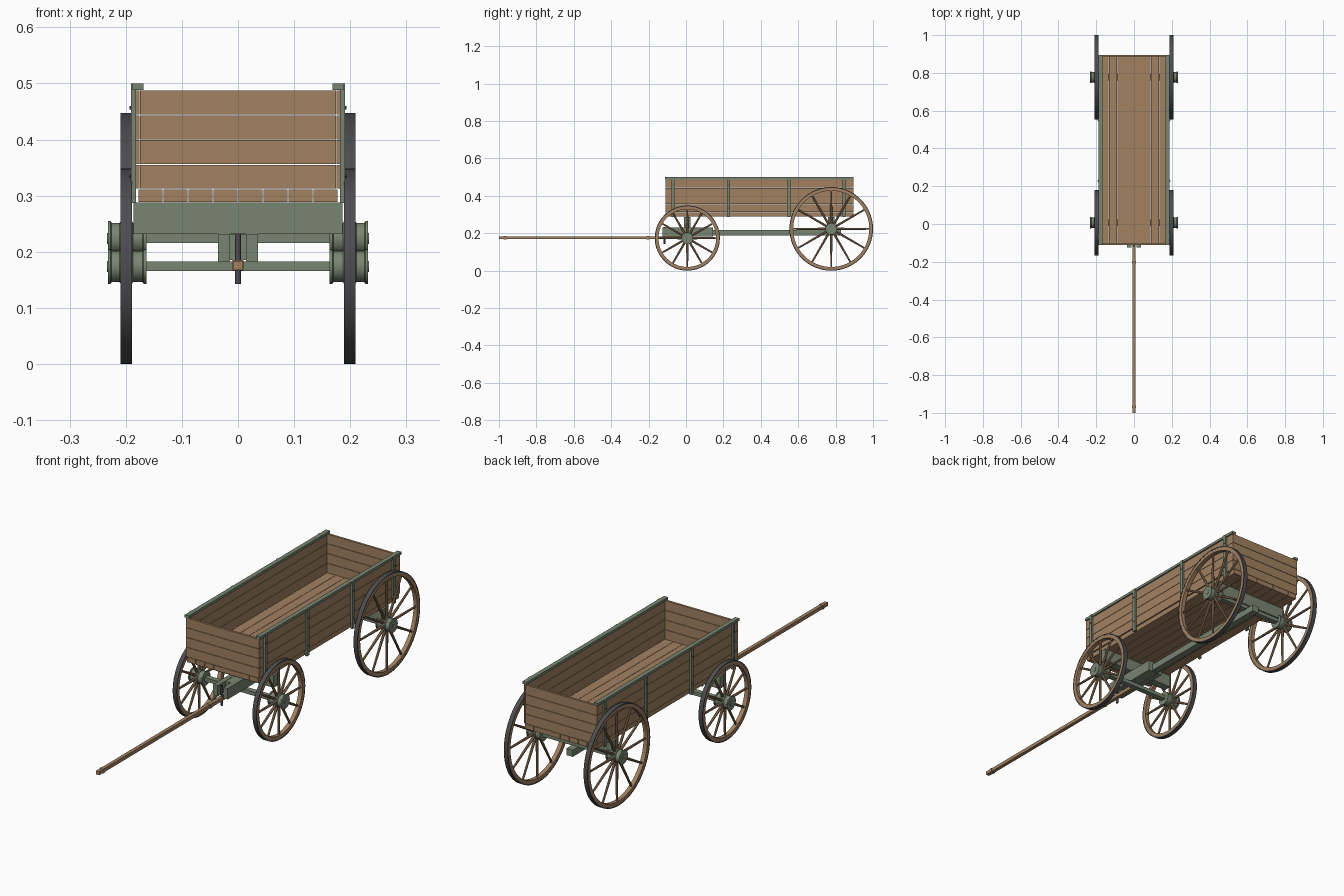
import bpy, bmesh, math
from mathutils import Matrix, Vector

cube = bpy.data.objects.get("Cube")
if cube:
    bpy.data.objects.remove(cube)


def material(name, rgb):
    m = bpy.data.materials.new(name)
    m.use_nodes = True
    m.diffuse_color = (*rgb, 1)
    m.node_tree.nodes["Principled BSDF"].inputs["Base Color"].default_value = (*rgb, 1)
    return m


WOOD = material("brown wood", (0.36, 0.22, 0.12))
GREEN = material("faded green paint", (0.19, 0.235, 0.165))
IRON = material("dark iron", (0.075, 0.075, 0.08))


def finish(name, bm, mat, smooth=False):
    bmesh.ops.recalc_face_normals(bm, faces=bm.faces)
    mesh = bpy.data.meshes.new(name)
    bm.to_mesh(mesh)
    bm.free()
    mesh.materials.append(mat)
    obj = bpy.data.objects.new(name, mesh)
    bpy.context.collection.objects.link(obj)
    if smooth:
        bpy.ops.object.select_all(action='DESELECT')
        obj.select_set(True)
        bpy.context.view_layer.objects.active = obj
        bpy.ops.object.shade_smooth_by_angle(angle=math.radians(35))
    return obj


def add_box(bm, x, y, z):
    size = [b - a for a, b in (x, y, z)]
    mid = [(a + b) / 2 for a, b in (x, y, z)]
    bmesh.ops.create_cube(bm, size=1, matrix=Matrix.Translation(mid) @ Matrix.Diagonal((*size, 1)))


def boxes(name, mat, *spans):
    bm = bmesh.new()
    for s in spans:
        add_box(bm, *s)
    return finish(name, bm, mat)


def ring(name, mat, profile, centre, steps=48):
    """Spin a closed (x, radius) profile about the x axis through centre."""
    bm = bmesh.new()
    loops = []
    for i in range(steps):
        a = math.tau * i / steps
        loops.append([bm.verts.new(Vector(centre) + Vector((x, r * math.cos(a), r * math.sin(a))))
                      for x, r in profile])
    n = len(profile)
    for i in range(steps):
        p, q = loops[i], loops[(i + 1) % steps]
        for j in range(n):
            k = (j + 1) % n
            bm.faces.new((p[j], p[k], q[k], q[j]))
    return finish(name, bm, mat, True)


def rod(name, mat, r, depth, matrix, segments=12):
    bm = bmesh.new()
    bmesh.ops.create_cone(bm, cap_ends=True, segments=segments, radius1=r, radius2=r,
                          depth=depth, matrix=matrix)
    return finish(name, bm, mat, True)


# Wheels: iron tyre, wooden felloe, tapered spokes, flanged hub
def wheel(name, side, y, r, spokes=12):
    c = (side * 0.199, y, r)
    w = 0.010
    ring(name + "_tyre", IRON, [(-w, r - 0.005), (w, r - 0.005), (w, r), (-w, r)], c, 64)
    f = w - 0.0005
    ring(name + "_felloe", WOOD, [(-f, r - 0.020), (f, r - 0.020), (f, r - 0.004), (-f, r - 0.004)], c, 64)
    bm = bmesh.new()
    inner, outer = 0.02, r - 0.015
    for i in range(spokes):
        turn = Matrix.Rotation(math.tau * i / spokes, 4, 'X')
        bmesh.ops.create_cone(bm, cap_ends=True, segments=8, radius1=0.0065, radius2=0.0045,
                              depth=outer - inner,
                              matrix=Matrix.Translation(c) @ turn
                              @ Matrix.Translation((0, 0, (inner + outer) / 2)))
    finish(name + "_spokes", bm, WOOD, True)
    hub = [(-0.036, 0.008), (-0.036, 0.031), (-0.031, 0.031), (-0.029, 0.028), (-0.012, 0.028),
           (-0.010, 0.031), (0.010, 0.031), (0.012, 0.028), (0.026, 0.028), (0.028, 0.031),
           (0.033, 0.031), (0.033, 0.008)]
    ring(name + "_hub", GREEN, [(side * x, q) for x, q in hub], c, 24)
    rod(name + "_axle_end", GREEN, 0.010, 0.069,
        Matrix.Translation((side * 0.199, y, r)) @ Matrix.Rotation(math.pi / 2, 4, 'Y'))


FRONT, REAR = 0.007, 0.7765
FRONT_R, REAR_R = 0.174, 0.2235
for side, tag in ((1, "left"), (-1, "right")):
    wheel("front_wheel_" + tag, side, FRONT, FRONT_R)
    wheel("rear_wheel_" + tag, side, REAR, REAR_R)

# Axles and bolsters
for tag, y, r in (("front", FRONT, FRONT_R), ("rear", REAR, REAR_R)):
    boxes(tag + "_axle", GREEN, ((-0.168, 0.168), (y - 0.012, y + 0.012), (r - 0.008, r + 0.009)))
    boxes(tag + "_bolster", GREEN, ((-0.186, 0.186), (y - 0.018, y + 0.018), (0.232, 0.288)))

# Undercarriage: hounds, filler block and reach beam
boxes("hounds", GREEN, *[((min(s * 0.014, s * 0.036), max(s * 0.014, s * 0.036)),
                          (-0.125, 0.145), (0.183, 0.232)) for s in (1, -1)])
boxes("hound_block", GREEN, ((-0.014, 0.014), (-0.07, 0.144), (0.185, 0.231)))
boxes("reach_beam", GREEN, ((-0.016, 0.016), (0.14, 0.83), (0.188, 0.218)))

# Draw pole with iron pin and end bands
boxes("draw_pole", WOOD, ((-0.008, 0.008), (-1.0, -0.0), (0.168, 0.184)))
boxes("pole_bands", WOOD, *[((-0.0095, 0.0095), (y, y + 0.014), (0.1665, 0.1855))
                            for y in (-0.975, -0.21)])
rod("draw_pin", IRON, 0.005, 0.09, Matrix.Translation((0, -0.115, 0.188)))

# Cargo box: floor, side and end planks with narrow seams
Y0, Y1 = -0.11, 0.895
GAP = 0.0015
PITCH = 0.0445
boxes("floor_planks", WOOD, *[((i * PITCH + GAP / 2, (i + 1) * PITCH - GAP / 2), (Y0, Y1), (0.289, 0.311))
                              for i in range(-4, 4)])
rows = [(0.3125 + i * 0.044, 0.3125 + (i + 1) * 0.044 - GAP) for i in range(4)]
for tag, y in (("front", Y0), ("rear", Y1 - 0.01)):
    boxes(tag + "_planks", WOOD, *[((-0.1745, 0.1745), (y, y + 0.01), z) for z in rows])
for side, tag in ((1, "left"), (-1, "right")):
    def span(a, b):
        return tuple(sorted((side * a, side * b)))
    boxes(tag + "_side_planks", WOOD, *[(span(0.1755, 0.1825), (Y0, Y1), z) for z in rows])
    boxes(tag + "_top_rail", GREEN, (span(0.168, 0.188), (Y0 - 0.001, Y1 + 0.001), (0.488, 0.5)))
    posts = (-0.07, 0.227, 0.55, 0.845)
    boxes(tag + "_posts", GREEN, *[(span(0.182, 0.191), (y - 0.008, y + 0.008), (0.287, 0.4995))
                                   for y in posts])
    # Bolt heads on the posts
    bm = bmesh.new()
    for y in posts:
        for z in (0.335, 0.457):
            bmesh.ops.create_cone(bm, cap_ends=True, segments=8, radius1=0.003, radius2=0.003, depth=0.006,
                                  matrix=Matrix.Translation((side * 0.1905, y, z))
                                  @ Matrix.Rotation(math.pi / 2, 4, 'Y'))
    finish(tag + "_bolts", bm, IRON)
